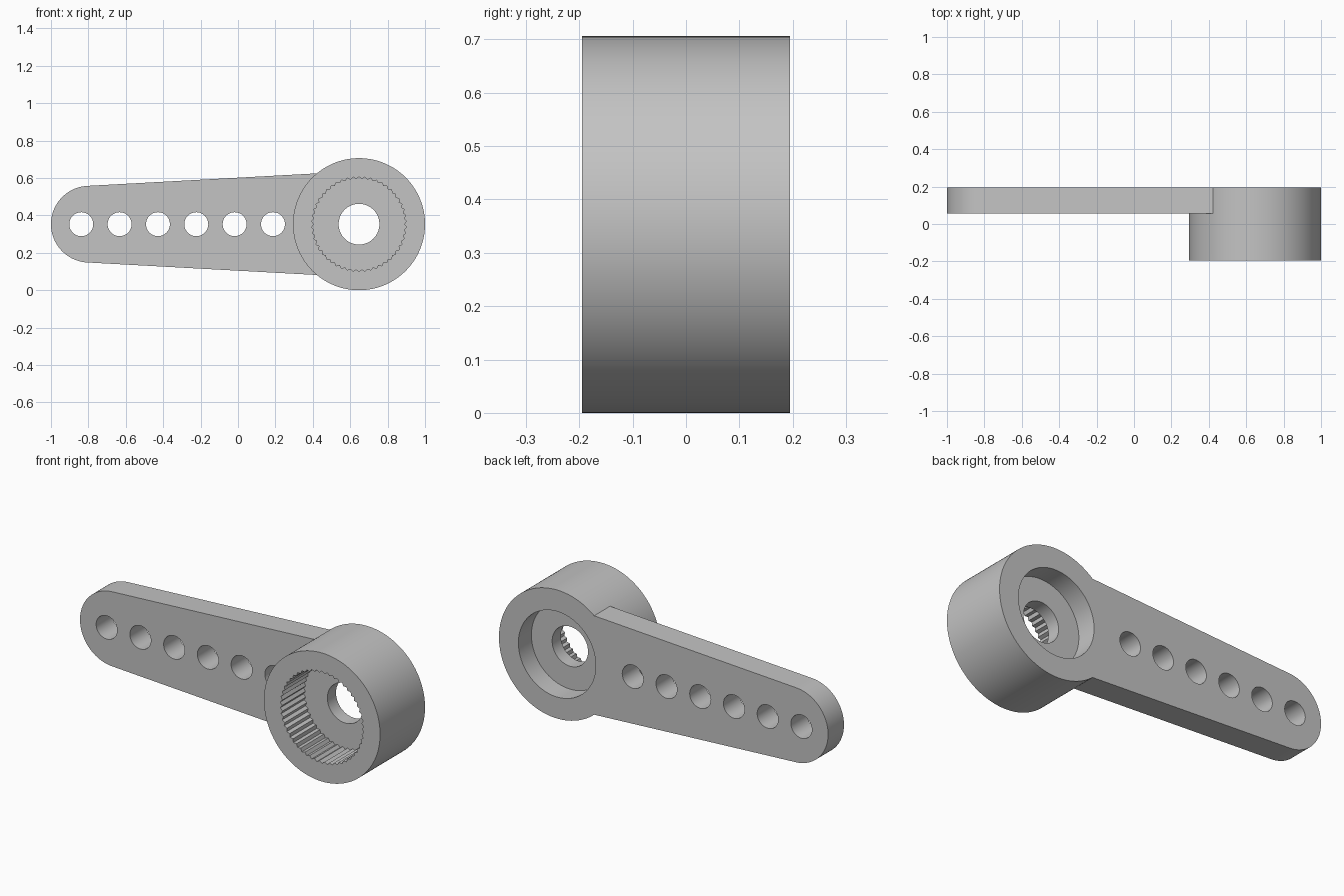
import bpy, bmesh, math

cube = bpy.data.objects.get("Cube")
if cube:
    bpy.data.objects.remove(cube, do_unlink=True)

grey = bpy.data.materials.new("plain_grey")
grey.use_nodes = True
colour = (0.55, 0.55, 0.55, 1)
grey.diffuse_color = colour
grey.node_tree.nodes["Principled BSDF"].inputs["Base Color"].default_value = colour

HUB_X, TIP_X, MID_Z = 0.647, -0.795, 0.353
HUB_R, TIP_R = 0.353, 0.205
FRONT, BACK, ARM_FRONT = -0.195, 0.195, 0.057
TEETH = 50


def prism(name, outline, y0, y1):
    """Solid with an x-z outline running from y0 to y1."""
    bm = bmesh.new()
    face = bm.faces.new([bm.verts.new((x, y0, z)) for x, z in outline])
    ext = bmesh.ops.extrude_face_region(bm, geom=[face])
    moved = [v for v in ext["geom"] if isinstance(v, bmesh.types.BMVert)]
    bmesh.ops.translate(bm, verts=moved, vec=(0, y1 - y0, 0))
    bmesh.ops.recalc_face_normals(bm, faces=bm.faces)
    mesh = bpy.data.meshes.new(name)
    bm.to_mesh(mesh)
    bm.free()
    mesh.materials.append(grey)
    obj = bpy.data.objects.new(name, mesh)
    bpy.context.collection.objects.link(obj)
    return obj


def ring(x, radius, n, start=0.0, sweep=math.tau):
    return [(x + radius * math.cos(start + sweep * i / n),
             MID_Z + radius * math.sin(start + sweep * i / n)) for i in range(n)]


def combine(target, tool, operation):
    """Apply a boolean and discard the tool."""
    mod = target.modifiers.new(operation.title(), "BOOLEAN")
    mod.operation, mod.solver, mod.object = operation, "EXACT", tool
    bpy.ops.object.select_all(action="DESELECT")
    target.select_set(True)
    bpy.context.view_layer.objects.active = target
    bpy.ops.object.modifier_apply(modifier=mod.name)
    bpy.data.objects.remove(tool, do_unlink=True)


# Tapered arm with a round tip, its root buried in the hub
lean = math.atan(0.0545)
tip = ring(TIP_X, TIP_R, 48, math.pi / 2 + lean, math.pi - 2 * lean)
tip.append((tip[0][0], 2 * MID_Z - tip[0][1]))
root_x = 0.5
root_h = TIP_R / math.cos(lean) + math.tan(lean) * (root_x - TIP_X)
arm = prism("arm", tip + [(root_x, MID_Z - root_h), (root_x, MID_Z + root_h)],
            ARM_FRONT, BACK)

# Round hub fused with the arm
body = prism("hub_and_arm", ring(HUB_X, HUB_R, 128), FRONT, BACK)
combine(body, arm, "UNION")

# Row of holes along the arm
for i in range(6):
    hole = prism("arm_hole", ring(-0.838 + 0.205 * i, 0.064, 48), 0, 0.3)
    combine(body, hole, "DIFFERENCE")

# Toothed socket in the front, plain recess in the back, bore between them
teeth = []
for i in range(TEETH * 2):
    a, r = math.pi * i / TEETH, 0.254 if i % 2 else 0.242
    teeth.append((HUB_X + r * math.cos(a), MID_Z + r * math.sin(a)))
combine(body, prism("socket", teeth, -0.3, 0.007), "DIFFERENCE")
combine(body, prism("recess", ring(HUB_X, 0.235, 96), 0.082, 0.3), "DIFFERENCE")
combine(body, prism("bore", ring(HUB_X, 0.109, 64), -0.1, 0.2), "DIFFERENCE")

body.select_set(True)
bpy.context.view_layer.objects.active = body
bpy.ops.object.shade_smooth_by_angle(angle=math.radians(25))
